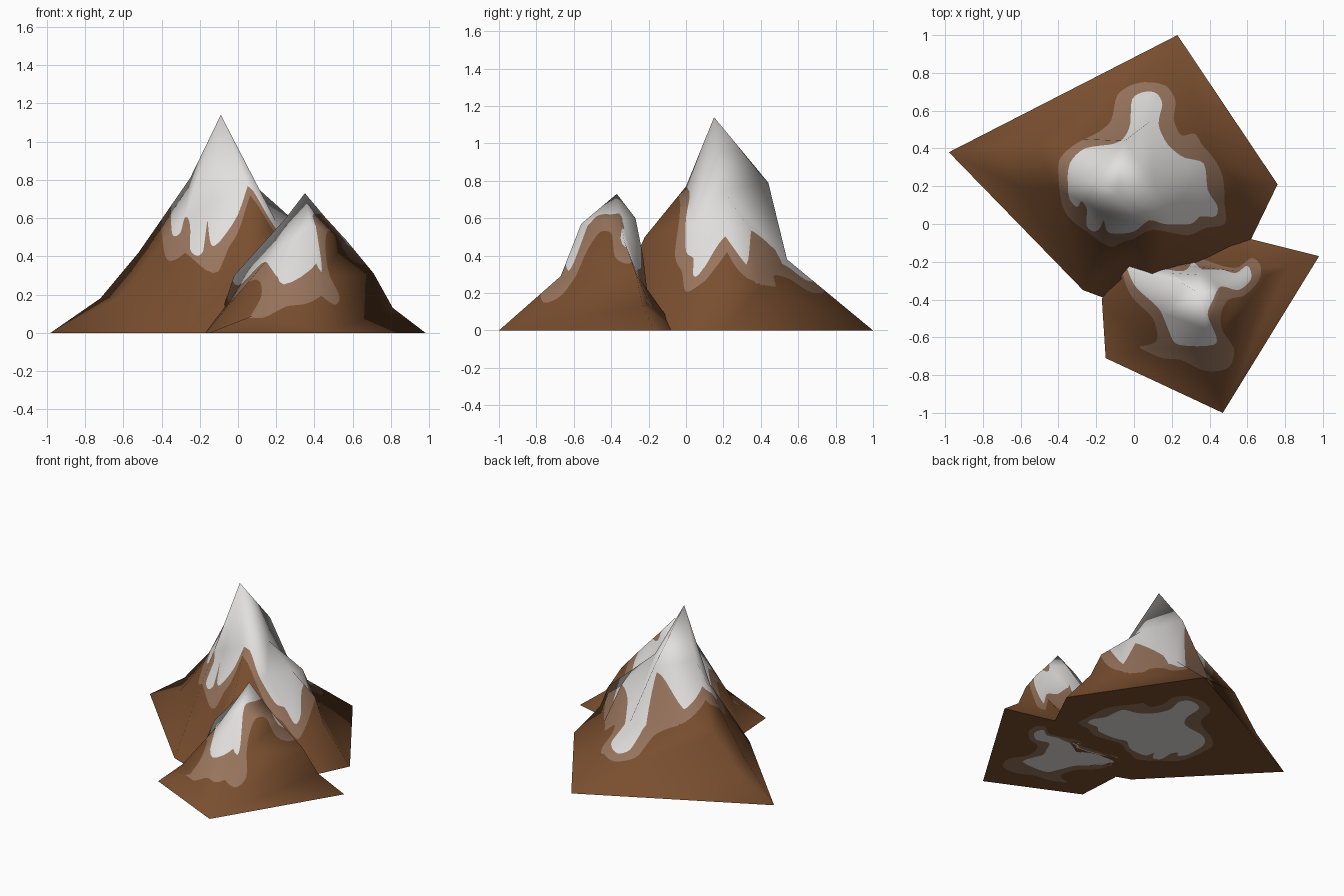
import bpy
from mathutils import Vector
from mathutils.geometry import delaunay_2d_cdt

if "Cube" in bpy.data.objects:
    bpy.data.objects.remove(bpy.data.objects["Cube"])


def material(name, rgb):
    m = bpy.data.materials.new(name)
    m.diffuse_color = (*rgb, 1)
    m.use_nodes = True
    m.node_tree.nodes["Principled BSDF"].inputs["Base Color"].default_value = m.diffuse_color
    return m


MATS = [material("brown_rock", (0.195, 0.078, 0.029)),
        material("light_brown_scree", (0.32, 0.18, 0.112)),
        material("snow_white", (0.76, 0.74, 0.73))]


def rounded(poly):
    # four-point subdivision: rounds the outline and keeps its points
    pts, n, out = [Vector(p) for p in poly], len(poly), []
    for i in range(n):
        a, b, c, d = (pts[(i + k) % n] for k in (-1, 0, 1, 2))
        out += [b, (9 * (b + c) - a - d) / 16]
    return out


def loop_edges(start, n):
    return [(start + i, start + (i + 1) % n) for i in range(n)]


def inside(p, poly):
    hit = False
    for (x1, y1), (x2, y2) in zip(poly, poly[1:] + poly[:1]):
        if (y1 > p.y) != (y2 > p.y) and p.x < x1 + (p.y - y1) * (x2 - x1) / (y2 - y1):
            hit = not hit
    return hit


def weights(p, a, b, c):
    d = (b - a).cross(c - a)
    u, v = (p - a).cross(c - a) / d, (b - a).cross(p - a) / d
    return 1 - u - v, u, v


def ccw(tri, pts):
    a, b, c = (pts[i] for i in tri)
    return list(tri) if (b - a).cross(c - a) > 0 else list(tri)[::-1]


def mountain(name, peak, ridges, shoulders, rim, snow):
    rim, snow = rounded(rounded(rim)), rounded(rounded(snow))
    # coarse facets: ridges run from the peak to the base corners
    pts, edges, feet = [Vector(peak)], [], []
    for ridge in ridges:
        last = 0
        for p in ridge:
            pts.append(Vector(p))
            edges.append((last, len(pts) - 1))
            last = len(pts) - 1
        feet.append(last)
    pts += [Vector(p) for p in shoulders]
    edges += list(zip(feet, feet[1:] + feet[:1]))
    out = delaunay_2d_cdt([p.xy for p in pts], edges, [], 1, 1e-5)
    flat = out[0]
    solid = [pts[ids[0]] if ids else Vector((*v, 0)) for v, ids in zip(flat, out[3])]
    tris = [ccw(t, flat) for t in out[2]]
    normals = [Vector() for _ in solid]
    for a, b, c in tris:
        n = (solid[b] - solid[a]).cross(solid[c] - solid[a]).normalized()
        for i in (a, b, c):
            normals[i] += n

    # cut the snow and scree outlines straight down through the facets
    verts = list(flat)
    cuts = [(t[i], t[i - 1]) for t in tris for i in range(3)]
    for outline in (rim, snow):
        cuts += loop_edges(len(verts), len(outline))
        verts += outline
    out = delaunay_2d_cdt(verts, cuts, [], 1, 1e-5)
    plan = out[0]
    top, top_n = [], []
    for p in plan:
        w, t = max(((weights(p, *(flat[i] for i in t)), t) for t in tris),
                   key=lambda wt: min(wt[0]))
        top.append(sum((solid[i] * k for i, k in zip(t, w)), Vector((0, 0, 0))))
        top_n.append(sum((normals[i].normalized() * k for i, k in zip(t, w)),
                         Vector((0, 0, 0))).normalized())

    # slope on top, flat underside with the same pattern
    n = len(plan)
    upper = [ccw(t, plan) for t in out[2]]
    lower = [[i + n for i in reversed(t)] for t in upper]
    me = bpy.data.meshes.new(name)
    me.from_pydata(top + [Vector((*p, 0)) for p in plan], [], upper + lower)
    for m in MATS:
        me.materials.append(m)
    for f in me.polygons:
        f.use_smooth = True
        c = f.center
        f.material_index = 2 if inside(c, snow) else 1 if inside(c, rim) else 0
    me.normals_split_custom_set_from_vertices(top_n + [Vector((0, 0, -1))] * n)
    ob = bpy.data.objects.new(name, me)
    bpy.context.collection.objects.link(ob)


# tall mountain at the back
mountain(
    "tall_mountain", (-.09, .15, 1.14),
    [[(-.25, .24, .81), (-.52, .42, .42), (-.72, .41, .18), (-.98, .38, 0)],
     [(-.05, .44, .79), (.08, .54, .38), (.23, 1, 0)],
     [(.11, .2, .75), (.3, .2, .58), (.47, .22, .43), (.55, .21, .25), (.76, .21, 0)],
     [(.2, .05, .58), (.43, .03, .28), (.62, -.08, 0)],
     [(.05, 0, .77), (.12, -.22, .5), (0, -.45, 0)],
     [(-.14, .04, .68), (-.15, -.07, .37), (-.27, -.35, 0)]],
    [(-.28, .12, .6), (-.4, .18, .47), (-.61, .2, .19), (-.27, .45, .42),
     (-.06, .49, .38), (.28, .35, .53), (.4, .39, .23), (-.03, -.18, .26)],
    [(-.13, -.12), (-.25, -.04), (-.33, .02), (-.38, .1), (-.4, .25), (-.39, .35),
     (-.3, .43), (-.2, .48), (-.12, .55), (-.09, .68), (0, .74), (.08, .75),
     (.17, .73), (.22, .65), (.21, .56), (.25, .47), (.32, .48), (.36, .42),
     (.42, .35), (.47, .25), (.48, .1), (.48, 0), (.38, -.02), (.28, -.06),
     (.1, -.03), (0, -.08), (-.05, -.09)],
    [(-.12, -.05), (-.15, -.02), (-.16, .02), (-.18, -.02), (-.21, -.04), (-.25, -.01),
     (-.25, .08), (-.28, .12), (-.3, .09), (-.34, .13),
     (-.35, .21), (-.34, .32), (-.26, .4), (-.13, .42), (-.06, .45), (-.02, .53),
     (-.01, .66), (.06, .7), (.12, .69), (.15, .63), (.13, .53), (.18, .42),
     (.27, .35), (.37, .32), (.39, .18), (.44, .1), (.43, .04), (.35, .04),
     (.3, 0), (.16, 0), (.08, .02), (0, -.04)])

# small mountain in front
mountain(
    "small_mountain", (.35, -.37, .73),
    [[(.25, -.31, .6), (-.02, -.25, .3), (-.08, -.28, .12), (-.17, -.4, 0)],
     [(.15, -.47, .38), (.08, -.66, .09), (-.15, -.71, 0)],
     [(.38, -.56, .57), (.42, -.67, .29), (.47, -1, 0)],
     [(.46, -.35, .6), (.57, -.33, .48), (.71, -.27, .31), (.81, -.23, .13),
      (.98, -.17, 0)],
     [(.35, -.27, .6), (.36, -.23, .4), (.37, -.2, .15), (.5, -.05, 0)],
     [(.2, -.26, .46), (-.03, -.2, .14), (-.12, -.17, 0)]],
    [(.55, -.25, .28), (.63, -.2, .15), (.17, -.21, .2)],
    [(-.06, -.19), (0, -.17), (.1, -.2), (.25, -.22), (.33, -.18), (.46, -.22),
     (.55, -.23), (.62, -.18), (.67, -.22), (.66, -.3), (.58, -.38), (.5, -.4),
     (.46, -.48), (.47, -.57), (.53, -.66), (.5, -.76), (.4, -.78), (.33, -.76),
     (.25, -.72), (.15, -.71), (.08, -.68), (.03, -.65), (.12, -.62), (.1, -.5),
     (0, -.4), (-.05, -.3)],
    [(-.04, -.21), (0, -.19), (.08, -.22), (.26, -.25), (.31, -.2), (.36, -.24),
     (.46, -.24), (.54, -.26), (.6, -.22), (.62, -.29), (.55, -.35), (.46, -.33),
     (.42, -.4), (.39, -.48), (.43, -.58), (.42, -.64), (.24, -.64), (.19, -.58),
     (.14, -.46), (.07, -.39), (0, -.32)])
